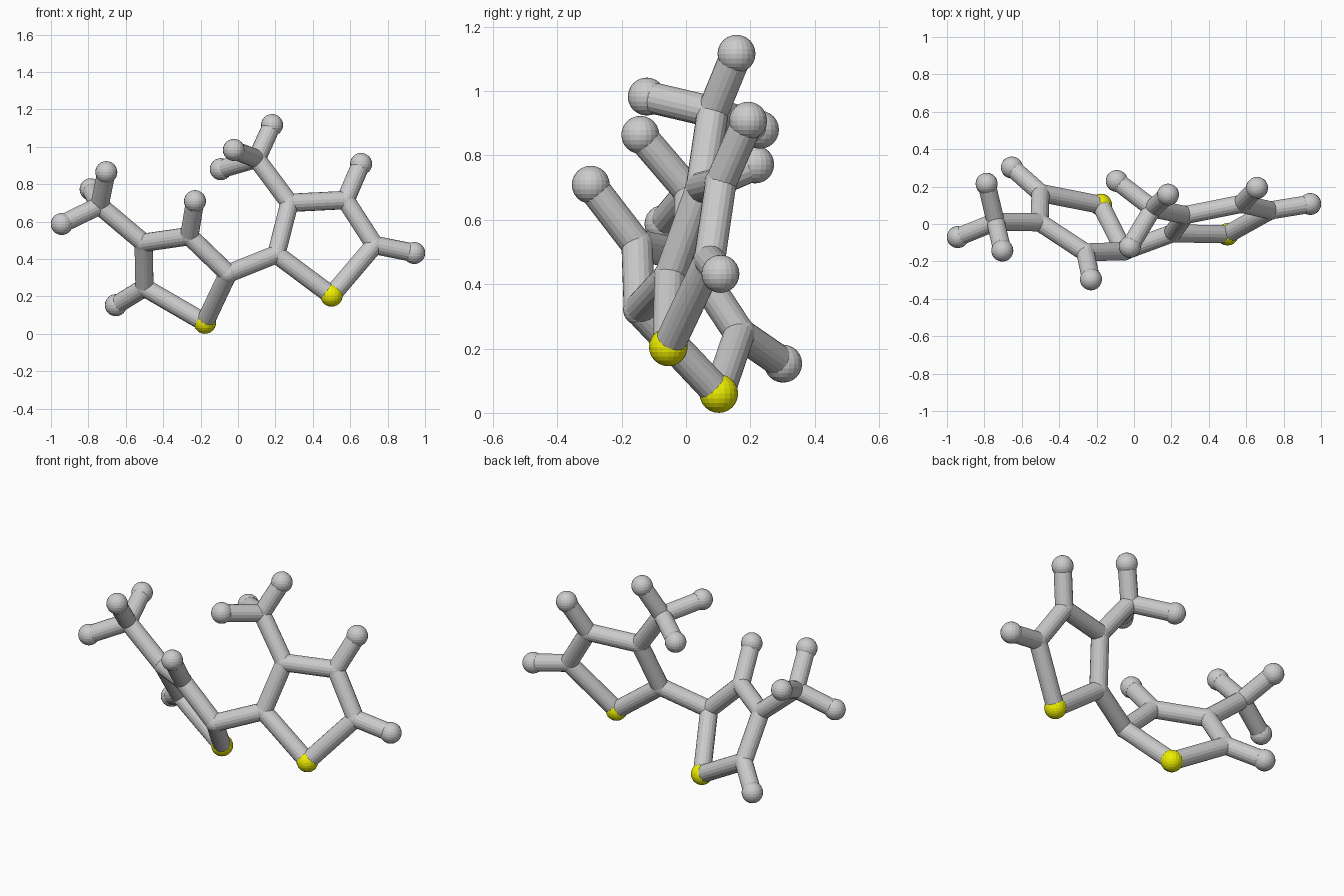
import bpy
from mathutils import Vector

if "Cube" in bpy.data.objects:
    bpy.data.objects.remove(bpy.data.objects["Cube"])

BALL_R, BOND_R = 0.059, 0.049

# atom positions: right ring (a), left ring (b), their methyl groups and hydrogens
atoms = {
    "a_sulfur": (0.50, -0.055, 0.205), "a2": (0.205, -0.05, 0.425), "a3": (0.275, 0.048, 0.70),
    "a4": (0.575, 0.108, 0.715), "a5": (0.73, 0.073, 0.475), "a_methyl": (0.10, 0.083, 0.935),
    "a_h4": (0.658, 0.193, 0.908), "a_h5": (0.942, 0.107, 0.432),
    "a_m1": (0.182, 0.157, 1.116), "a_m2": (-0.022, -0.122, 0.983), "a_m3": (-0.092, 0.23, 0.88),
    "b_sulfur": (-0.177, 0.102, 0.06), "b2": (-0.053, -0.145, 0.322), "b3": (-0.26, -0.152, 0.522),
    "b4": (-0.505, 0.009, 0.487), "b5": (-0.50, 0.166, 0.247), "b_methyl": (-0.74, 0.012, 0.685),
    "b_h3": (-0.23, -0.296, 0.709), "b_h5": (-0.653, 0.302, 0.153),
    "b_m1": (-0.942, -0.07, 0.587), "b_m2": (-0.704, -0.142, 0.864), "b_m3": (-0.788, 0.215, 0.772),
}
bonds = """a_sulfur-a2 a2-a3 a3-a4 a4-a5 a5-a_sulfur a3-a_methyl a4-a_h4 a5-a_h5
a_methyl-a_m1 a_methyl-a_m2 a_methyl-a_m3 a2-b2
b_sulfur-b2 b2-b3 b3-b4 b4-b5 b5-b_sulfur b4-b_methyl b3-b_h3 b5-b_h5
b_methyl-b_m1 b_methyl-b_m2 b_methyl-b_m3""".split()

yellow = bpy.data.materials.new("yellow")
yellow.diffuse_color = (0.85, 0.85, 0.0, 1)
yellow.use_nodes = True
yellow.node_tree.nodes["Principled BSDF"].inputs["Base Color"].default_value = yellow.diffuse_color


def ball(name, pos, radius):
    bpy.ops.mesh.primitive_uv_sphere_add(segments=20, ring_count=12, radius=radius, location=pos)
    bpy.context.object.name = name
    return bpy.context.object


def bond(name, p, q):
    p, q = Vector(p), Vector(q)
    d = q - p
    bpy.ops.mesh.primitive_cylinder_add(vertices=18, radius=BOND_R, depth=d.length,
                                        location=(p + q) / 2)
    ob = bpy.context.object
    ob.name = name
    ob.rotation_mode = 'QUATERNION'
    ob.rotation_quaternion = d.to_track_quat('Z', 'Y')


# balls: big on sulfur and hydrogen, bond-sized on carbon
for key, pos in atoms.items():
    if "sulfur" in key:
        ball("sulfur_ball", pos, 0.06).data.materials.append(yellow)
    elif "_h" in key or "_m" in key and key[-1].isdigit():
        ball("hydrogen_ball", pos, BALL_R)
    else:
        ball("carbon_joint", pos, 0.051)

# sticks joining the atoms
for b in bonds:
    s, e = b.split("-")
    bond("bond_stick", atoms[s], atoms[e])
